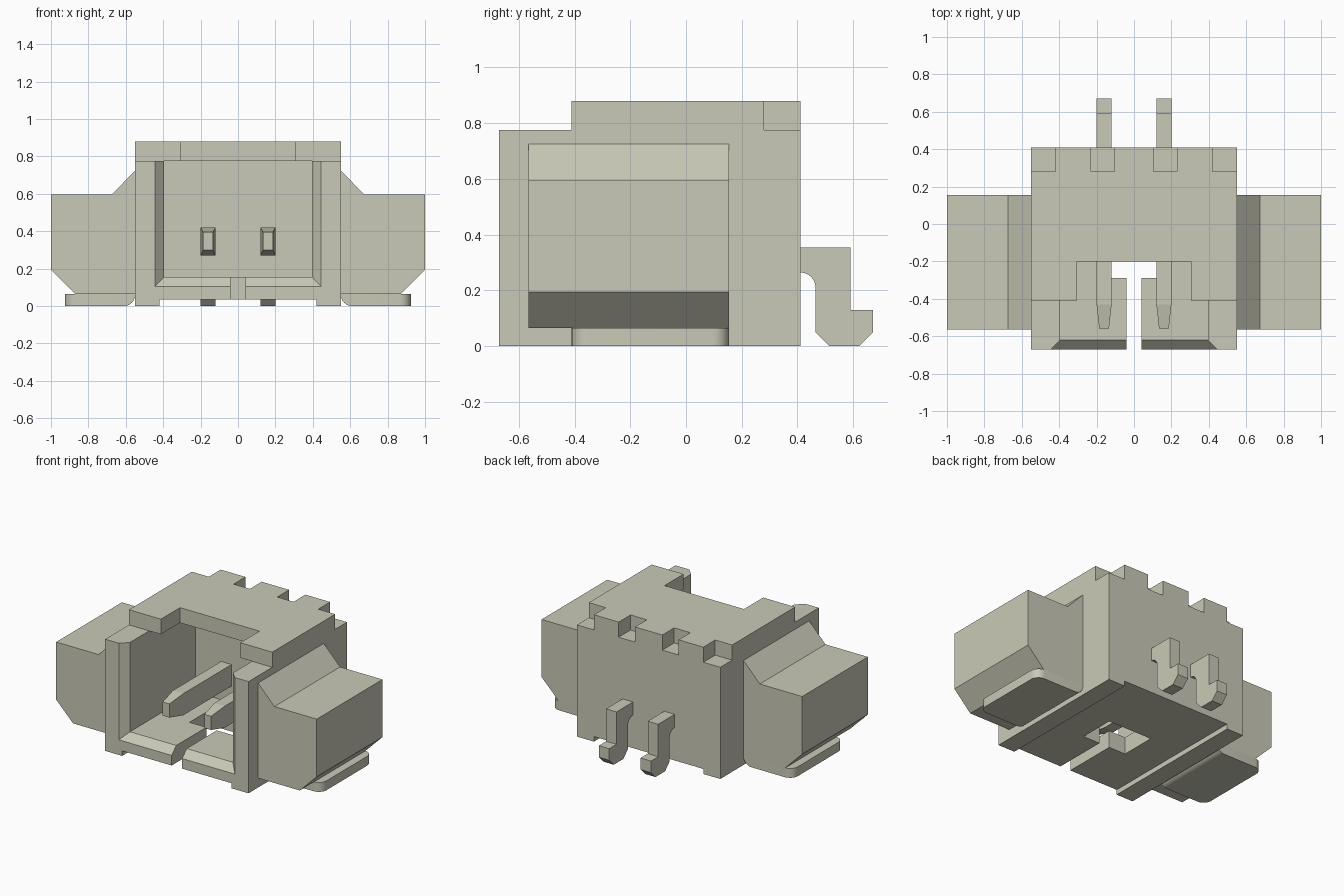
import bpy, bmesh, math

if "Cube" in bpy.data.objects:
    bpy.data.objects.remove(bpy.data.objects["Cube"], do_unlink=True)

# Single matte colour for the whole connector
COLOUR = (0.59, 0.59, 0.48, 1)
mat = bpy.data.materials.new("warm_grey")
mat.use_nodes = True
mat.diffuse_color = COLOUR
bsdf = next(n for n in mat.node_tree.nodes if n.type == 'BSDF_PRINCIPLED')
bsdf.inputs["Base Color"].default_value = COLOUR
bsdf.inputs["Roughness"].default_value = 0.7


def finish(name, bm):
    bmesh.ops.recalc_face_normals(bm, faces=bm.faces)
    mesh = bpy.data.meshes.new(name)
    bm.to_mesh(mesh)
    bm.free()
    mesh.materials.append(mat)
    obj = bpy.data.objects.new(name, mesh)
    bpy.context.collection.objects.link(obj)
    return obj


def loft(name, sections):
    """Closed solid through matching rings of points."""
    bm = bmesh.new()
    rings = [[bm.verts.new(p) for p in s] for s in sections]
    n = len(rings[0])
    for a, b in zip(rings, rings[1:]):
        for i in range(n):
            j = (i + 1) % n
            bm.faces.new((a[i], a[j], b[j], b[i]))
    bm.faces.new(rings[0][::-1])
    bm.faces.new(rings[-1])
    return finish(name, bm)


def prism(name, outline, axis, start, end):
    """Extrude a flat outline along one axis."""
    place = {'x': lambda p, d: (d, p[0], p[1]),
             'y': lambda p, d: (p[0], d, p[1]),
             'z': lambda p, d: (p[0], p[1], d)}[axis]
    return loft(name, [[place(p, d) for p in outline] for d in (start, end)])


def rect(x0, x1, z0, z1):
    return [(x0, z0), (x1, z0), (x1, z1), (x0, z1)]


def section(y, x0, x1, z0, z1):
    return [(x, y, z) for x, z in rect(x0, x1, z0, z1)]


def combine(target, tool, operation):
    """Apply a boolean and discard the tool."""
    tool.hide_render = True
    mod = target.modifiers.new("combine", 'BOOLEAN')
    mod.operation = operation
    mod.solver = 'EXACT'
    mod.object = tool
    bpy.context.view_layer.objects.active = target
    bpy.ops.object.modifier_apply(modifier=mod.name)
    bpy.data.objects.remove(tool, do_unlink=True)


# Housing shell with two feet along the underside
half = [(0.42, 0.035), (0.42, 0), (0.55, 0), (0.55, 0.775)]
housing = prism("housing", half + [(-x, z) for x, z in half[::-1]], 'y', -0.67, 0.41)

# Open cavity with a flared mouth
combine(housing, loft("cavity_cutter", [
    section(-0.72, -0.495, 0.495, 0.055, 0.95),
    section(-0.62, -0.395, 0.395, 0.155, 0.95),
    section(0.10, -0.395, 0.395, 0.155, 0.95)]), 'DIFFERENCE')

# Slot and window in the floor
combine(housing, prism("slot_cutter", rect(-0.04, 0.04, -0.1, 0.4), 'y', -0.8, -0.2), 'DIFFERENCE')
combine(housing, prism("window_cutter", rect(-0.17, 0.17, -0.1, 0.4), 'y', -0.29, -0.04), 'DIFFERENCE')

# Roof with a front cut-out and three rear teeth
half = [(0.305, -0.20), (0.305, -0.41), (0.55, -0.41), (0.55, 0.28), (0.42, 0.28),
        (0.42, 0.41), (0.23, 0.41), (0.23, 0.28), (0.105, 0.28), (0.105, 0.41)]
roof = prism("roof", half + [(-x, y) for x, y in half[::-1]], 'z', 0.775, 0.88)
combine(housing, roof, 'UNION')

# Merge coplanar faces left by the cuts
bm = bmesh.new()
bm.from_mesh(housing.data)
bmesh.ops.remove_doubles(bm, verts=bm.verts, dist=1e-5)
bmesh.ops.dissolve_limit(bm, angle_limit=math.radians(1), verts=bm.verts, edges=bm.edges)
bm.to_mesh(housing.data)
bm.free()

for side, s in (("left", 1), ("right", -1)):
    # Side block with sloped shoulder and chamfered lower edge
    block = [(0.55, 0.065), (0.87, 0.065), (1.0, 0.195), (1.0, 0.595), (0.675, 0.595), (0.55, 0.725)]
    prism(side + "_side_block", [(s * x, z) for x, z in block], 'y', -0.565, 0.155)

    # Solder tab: rounded outer corners and rolled inner edge
    tab = prism(side + "_solder_tab", rect(s * 0.55, s * 0.925, 0, 0.065), 'y', -0.41, 0.155)
    bm = bmesh.new()
    bm.from_mesh(tab.data)
    rounded = []
    for e in bm.edges:
        a, b = (v.co for v in e.verts)
        outer = abs(a.x) > 0.9 and abs(b.x) > 0.9 and abs(a.z - b.z) > 0.01
        inner = abs(a.x) < 0.6 and abs(b.x) < 0.6 and max(a.z, b.z) < 0.01
        if outer or inner:
            rounded.append(e)
    bmesh.ops.bevel(bm, geom=rounded, offset=0.06, offset_type='OFFSET',
                    segments=8, profile=0.5, affect='EDGES')
    bm.to_mesh(tab.data)
    bm.free()
    bpy.ops.object.select_all(action='DESELECT')
    tab.select_set(True)
    bpy.context.view_layer.objects.active = tab
    bpy.ops.object.shade_smooth_by_angle(angle=math.radians(30))

    # Contact pin with a tapered tip inside the cavity
    c = s * 0.16
    loft(side + "_contact_pin", [
        section(0.12, c - 0.04, c + 0.04, 0.27, 0.42),
        section(-0.43, c - 0.04, c + 0.04, 0.27, 0.42),
        section(-0.56, c - 0.026, c + 0.026, 0.30, 0.395)])

    # Bent solder leg behind the housing
    bend = [(0.41 + 0.055 * math.sin(t), 0.21 + 0.055 * math.cos(t))
            for t in (math.pi / 2 * (1 - i / 6) for i in range(7))]
    leg = [(0.40, 0.355), (0.59, 0.355), (0.59, 0.13), (0.67, 0.13), (0.67, 0.05),
           (0.62, 0), (0.515, 0), (0.465, 0.05)] + bend + [(0.40, 0.265)]
    prism(side + "_solder_leg", leg, 'x', c - 0.04, c + 0.04)
